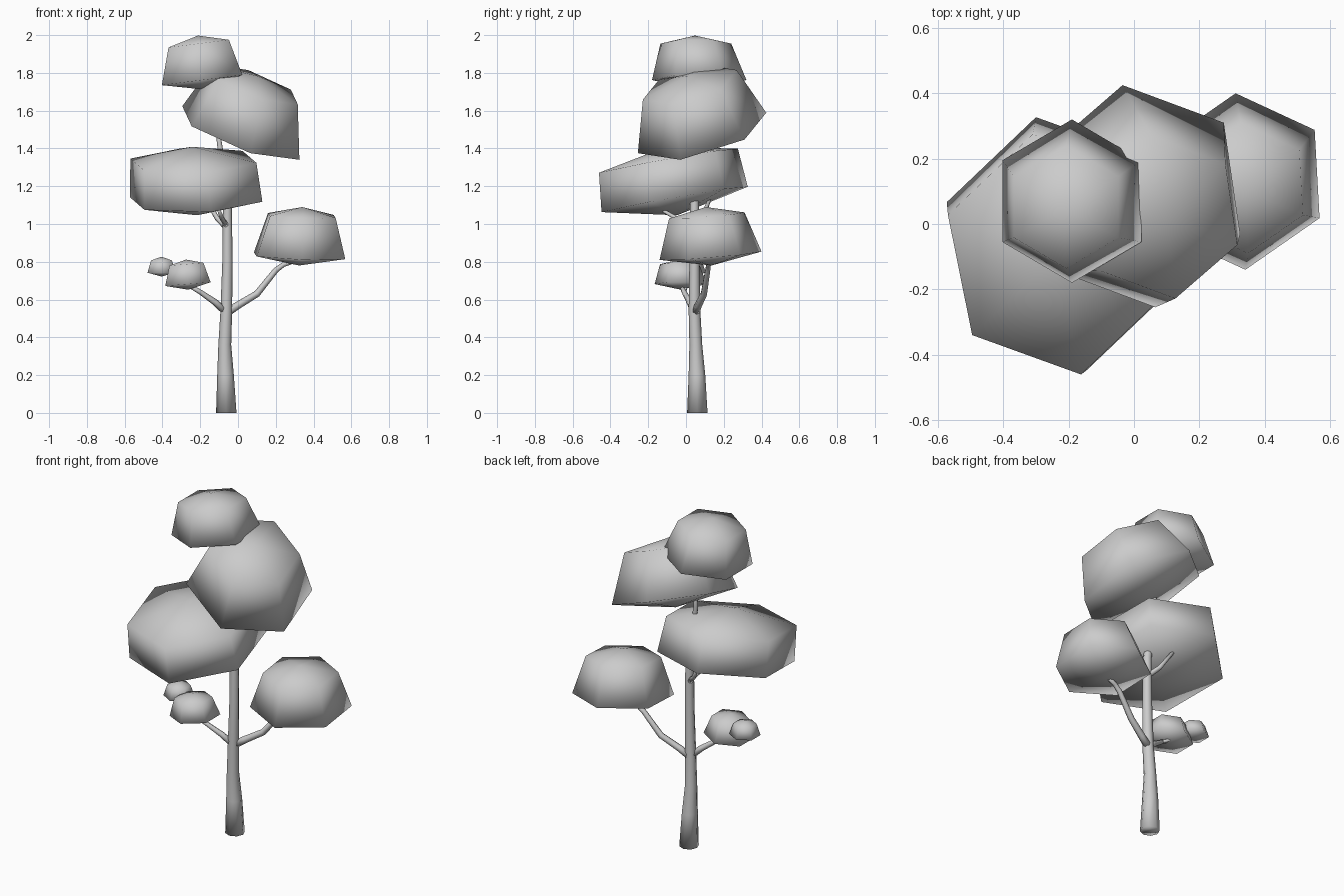
import bpy, bmesh, math
from mathutils import Vector as V

if "Cube" in bpy.data.objects:
    bpy.data.objects.remove(bpy.data.objects["Cube"])


def finish(name, bm):
    bmesh.ops.recalc_face_normals(bm, faces=bm.faces)
    me = bpy.data.meshes.new(name)
    bm.to_mesh(me)
    bm.free()
    for p in me.polygons:
        p.use_smooth = True
    ob = bpy.data.objects.new(name, me)
    bpy.context.collection.objects.link(ob)
    return ob


def bridge(bm, a, b):
    n = len(a)
    for i in range(n):
        bm.faces.new((a[i], a[(i + 1) % n], b[(i + 1) % n], b[i]))


def cap(bm, ring, tip):
    t = bm.verts.new(tip)
    for i in range(len(ring)):
        bm.faces.new((ring[i], ring[(i + 1) % len(ring)], t))


def foliage(name, c, v0, v60, axis, taper, top, bottom):
    """Six-sided clump: lower ring round c, tapered upper ring at c + axis, shallow cone caps.
    v0 and v60 are two neighbouring corners, relative to c."""
    c, v0, v60, axis = V(c), V(v0), V(v60), V(axis)
    v120 = v60 - v0
    corners = [v0, v60, v120, -v0, -v60, -v120]
    bm = bmesh.new()
    low = [bm.verts.new(c + v) for v in corners]
    high = [bm.verts.new(c + axis + v * taper) for v in corners]
    bridge(bm, low, high)
    up = axis.normalized()
    cap(bm, high, c + axis + up * top)
    cap(bm, low, c - up * bottom)
    return finish(name, bm)


def limb(name, pts, sides=8, upright=False):
    """Tapered tube through (x, y, z, radius) points."""
    bm = bmesh.new()
    P = [V(p[:3]) for p in pts]
    rings = []
    for i, p in enumerate(P):
        d = P[min(i + 1, len(P) - 1)] - P[max(i - 1, 0)]
        if upright:
            d = V((0, 0, 1))
        d.normalize()
        u = d.cross(V((0, 1, 0))).normalized()
        w = d.cross(u)
        ring = []
        for k in range(sides):
            t = 2 * math.pi * k / sides
            ring.append(bm.verts.new(p + (u * math.cos(t) + w * math.sin(t)) * pts[i][3]))
        if rings:
            bridge(bm, rings[-1], ring)
        rings.append(ring)
    bm.faces.new(rings[0])
    bm.faces.new(rings[-1])
    return finish(name, bm)


# Trunk
limb("trunk", [(-.062, .06, 0, .054), (-.066, .058, .2, .044), (-.07, .052, .36, .034),
               (-.062, .045, .54, .031), (-.056, .045, .8, .027), (-.056, .045, 1.08, .024),
               (-.08, .045, 1.3, .017), (-.1, .05, 1.44, .013), (-.1, .06, 1.6, .01)], upright=True)

# Branches
limb("right_branch", [(-.06, .05, .53, .022), (.0, .065, .57, .02), (.1, .095, .63, .018),
                      (.2, .115, .755, .015), (.24, .12, .785, .013), (.32, .13, .81, .01)], 6)
limb("left_branch", [(-.06, .045, .53, .02), (-.12, .02, .585, .017),
                     (-.2, -.01, .64, .013), (-.27, -.03, .68, .01)], 6)
limb("left_twig", [(-.2, -.01, .64, .01), (-.3, .01, .69, .008), (-.4, .02, .76, .006)], 6)
limb("upper_back_branch", [(-.06, .05, .98, .016), (-.11, .085, 1.03, .013), (-.17, .125, 1.13, .01)], 6)
limb("upper_front_branch", [(-.06, .04, .99, .014), (-.085, -.05, 1.03, .012), (-.1, -.12, 1.07, .009)], 6)

# Foliage clumps
foliage("top_foliage", (-.19, .07, 1.762), (0, .25, 0), (.213, .125, .027),
        (-.018, -.018, .193), .75, .043, .05)
foliage("upper_foliage", (.015, .085, 1.482), (.31, -.115, -.142), (.05, -.34, -.107),
        (.075, -.065, .255), .73, .05, .06)
foliage("middle_foliage", (-.222, -.06, 1.13), (-.351, .127, .012), (-.273, -.26, -.055),
        (-.014, -.033, .205), .95, .075, .085)
foliage("right_foliage", (.326, .13, .832), (.242, -.112, -.018), (.227, .158, .004),
        (.012, -.02, .213), .74, .045, .052)
foliage("left_foliage", (-.265, -.028, .682), (0, .138, 0), (.12, .069, .01),
        (-.008, -.006, .105), .75, .025, .03)
foliage("far_left_foliage", (-.405, .02, .742), (0, .085, 0), (.074, .042, .0),
        (.0, .0, .065), .75, .02, .02)
